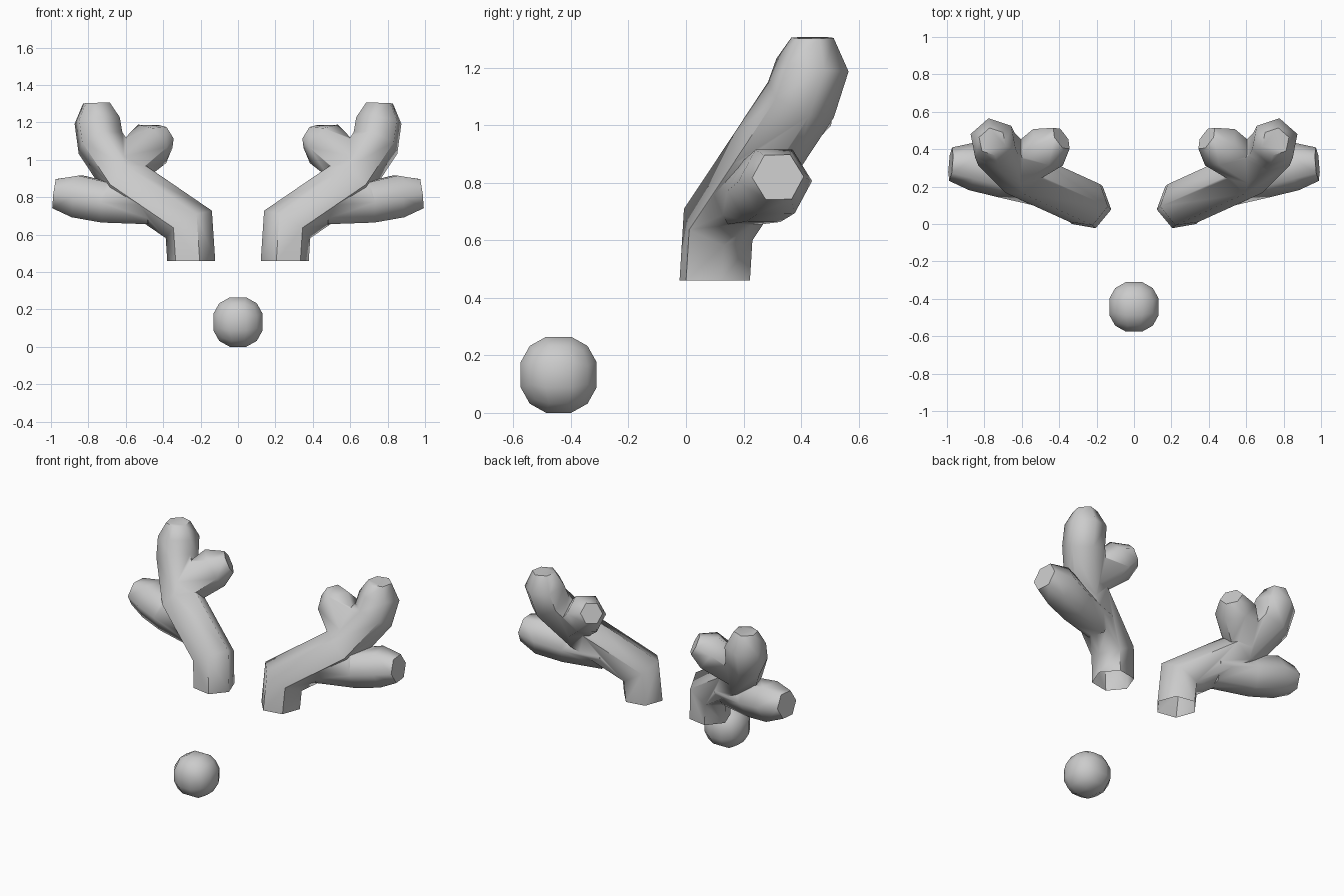
import bpy, bmesh, math
from mathutils import Vector

if "Cube" in bpy.data.objects:
    bpy.data.objects.remove(bpy.data.objects["Cube"])


def tube(name, pts, turn, sides=6):
    """Closed, mitred six-sided tube through (x, y, z, radius) points."""
    bm = bmesh.new()
    P = [Vector(p[:3]) for p in pts]
    d = (P[1] - P[0]).normalized()
    u = Vector((math.cos(turn), math.sin(turn), 0))
    u = (u - d * u.dot(d)).normalized()
    rings = []
    for i, p in enumerate(P):
        nxt = (P[i + 1] - p).normalized() if i < len(P) - 1 else d
        t = (d + nxt).normalized()
        v = d.cross(u)
        if i == 0 and name.startswith("beam"):
            t = Vector((0, 0, 1))
        ring = []
        for k in range(sides):
            a = 2 * math.pi * k / sides
            off = pts[i][3] * (u * math.cos(a) + v * math.sin(a))
            off -= d * (off.dot(t) / d.dot(t))
            ring.append(bm.verts.new(p + off))
        rings.append(ring)
        u = d.rotation_difference(nxt) @ u
        d = nxt
    for a, b in zip(rings, rings[1:]):
        for k in range(sides):
            j = (k + 1) % sides
            bm.faces.new((a[k], a[j], b[j], b[k]))
    bm.faces.new(rings[0][::-1])
    bm.faces.new(rings[-1])
    bmesh.ops.recalc_face_normals(bm, faces=bm.faces)
    me = bpy.data.meshes.new(name)
    bm.to_mesh(me)
    bm.free()
    ob = bpy.data.objects.new(name, me)
    bpy.context.collection.objects.link(ob)
    return ob


def smooth(ob, angle):
    bpy.ops.object.select_all(action='DESELECT')
    ob.select_set(True)
    bpy.context.view_layer.objects.active = ob
    bpy.ops.object.shade_smooth_by_angle(angle=math.radians(angle))


# Right antler: main beam and two tines
beam = tube("beam", [(.25, .10, .46, .13), (.263, .112, .655, .13),
                     (.60, .265, .885, .13), (.735, .40, 1.09, .13),
                     (.753, .44, 1.21, .128), (.757, .44, 1.305, .075)], math.radians(10))
outer = tube("outer_tine", [(.46, .20, .755, .115), (.70, .265, .772, .125),
                            (.86, .31, .805, .13), (.98, .32, .82, .09)], math.radians(100))
inner = tube("inner_tine", [(.63, .29, .93, .11), (.46, .41, 1.085, .127),
                            (.388, .458, 1.125, .072)], math.radians(40))

# Fuse the tines into the beam
for tine in (outer, inner):
    mod = beam.modifiers.new("fuse", 'BOOLEAN')
    mod.operation = 'UNION'
    mod.solver = 'EXACT'
    mod.object = tine
dg = bpy.context.evaluated_depsgraph_get()
mesh = bpy.data.meshes.new_from_object(beam.evaluated_get(dg))
for ob in (beam, outer, inner):
    bpy.data.objects.remove(ob)

# Open the base and mirror for the left side
for side, sx in (("right", 1), ("left", -1)):
    bm = bmesh.new()
    bm.from_mesh(mesh)
    base = [f for f in bm.faces if all(abs(v.co.z - .46) < .002 for v in f.verts)]
    bmesh.ops.delete(bm, geom=base, context='FACES_ONLY')
    for v in bm.verts:
        v.co.x *= sx
    if sx < 0:
        bmesh.ops.reverse_faces(bm, faces=bm.faces)
    me = bpy.data.meshes.new(side + "_antler")
    bm.to_mesh(me)
    bm.free()
    antler = bpy.data.objects.new(side + "_antler", me)
    bpy.context.collection.objects.link(antler)
    smooth(antler, 60)

# Round nose: cube with three segments per edge, pushed out to a sphere
bm = bmesh.new()
bmesh.ops.create_cube(bm, size=2)
bmesh.ops.subdivide_edges(bm, edges=bm.edges[:], cuts=2, use_grid_fill=True)
for v in bm.verts:
    v.co = v.co.normalized() * .146 + Vector((0, -.443, .1325))
me = bpy.data.meshes.new("nose")
bm.to_mesh(me)
bm.free()
nose = bpy.data.objects.new("nose", me)
bpy.context.collection.objects.link(nose)
smooth(nose, 60)
